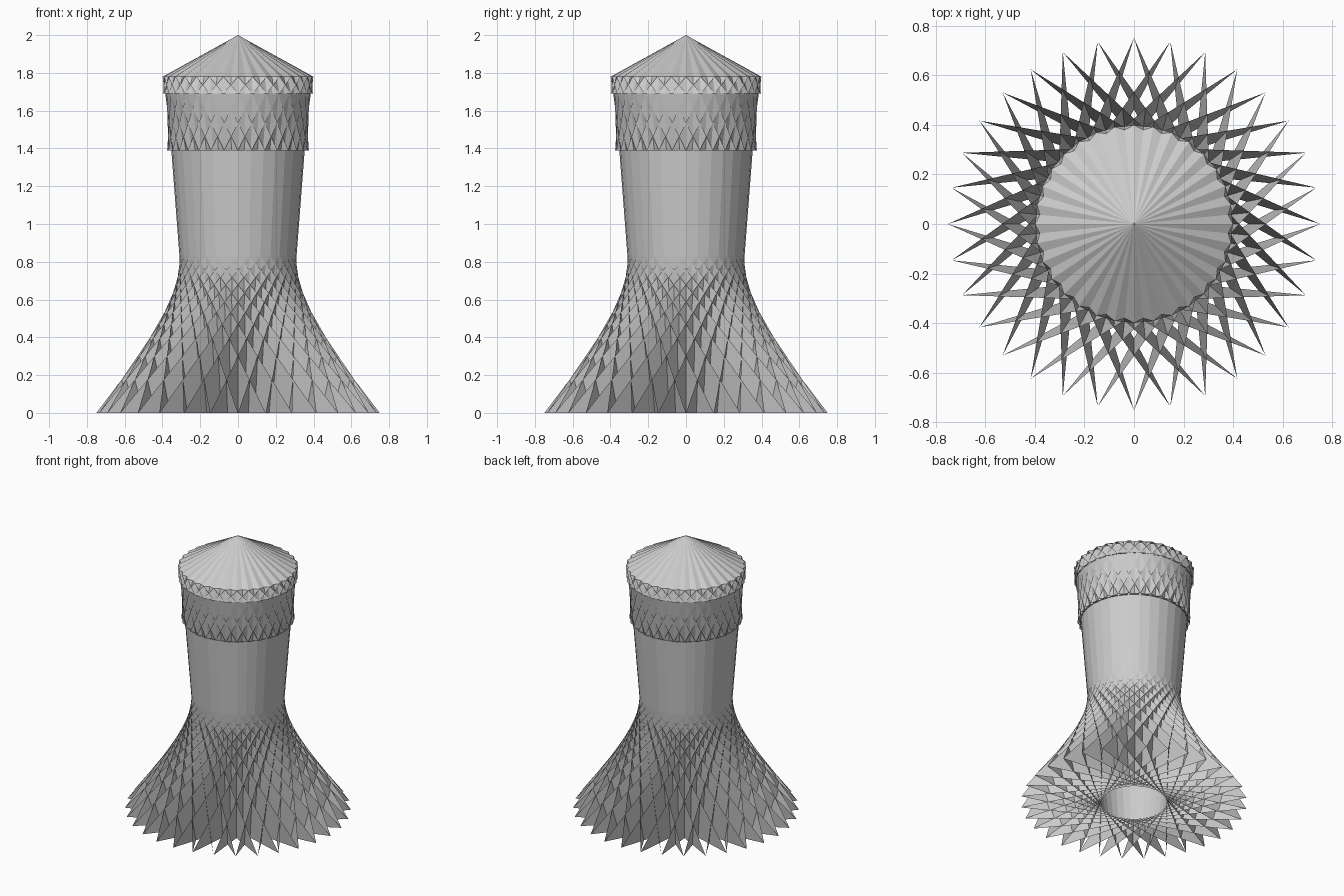
import bpy, bmesh
from math import sin, cos, pi

if "Cube" in bpy.data.objects:
    bpy.data.objects.remove(bpy.data.objects["Cube"])

N = 32  # points on every star ring


def ring_point(ring, i):
    z, r, _ = ring
    a = 2 * pi * i / N
    return (r * cos(a), r * sin(a), z)


def star_band(name, rings):
    """Flat panels between star rings. ring = (z, tip radius, odd number of points each panel spans)."""
    bm = bmesh.new()
    for i in range(N):
        rows = []
        for ring in rings:
            h = (ring[2] - 1) // 2
            if ring[1] == 0:
                rows.append([bm.verts.new((0, 0, ring[0]))])
            else:
                rows.append([bm.verts.new(ring_point(ring, i - h)),
                             bm.verts.new(ring_point(ring, i + h + 1))])
        for lo, hi in zip(rows, rows[1:]):
            bm.faces.new(lo + hi[::-1])
    mesh = bpy.data.meshes.new(name)
    bm.to_mesh(mesh)
    bm.free()
    obj = bpy.data.objects.new(name, mesh)
    bpy.context.collection.objects.link(obj)
    return obj


# Flared skirt: wide crossing panels narrowing to the waist
waist = (0.83, 0.31, 1)
star_band("base_skirt", [(0, 0.75, 13), waist])

# Plain faceted shaft
shaft_top = (1.39, 0.353, 1)
star_band("shaft", [waist, shaft_top])

# Lattice collar with its lower ledge
collar_top = (1.69, 0.385, 1)
star_band("lattice_collar", [shaft_top, (1.39, 0.375, 5), collar_top])

# Toothed rim under the roof
rim_top = (1.78, 0.399, 5)
star_band("toothed_rim", [collar_top, (1.69, 0.396, 3), rim_top])

# Pleated cone roof
star_band("pleated_roof", [rim_top, (2.0, 0, 1)])
